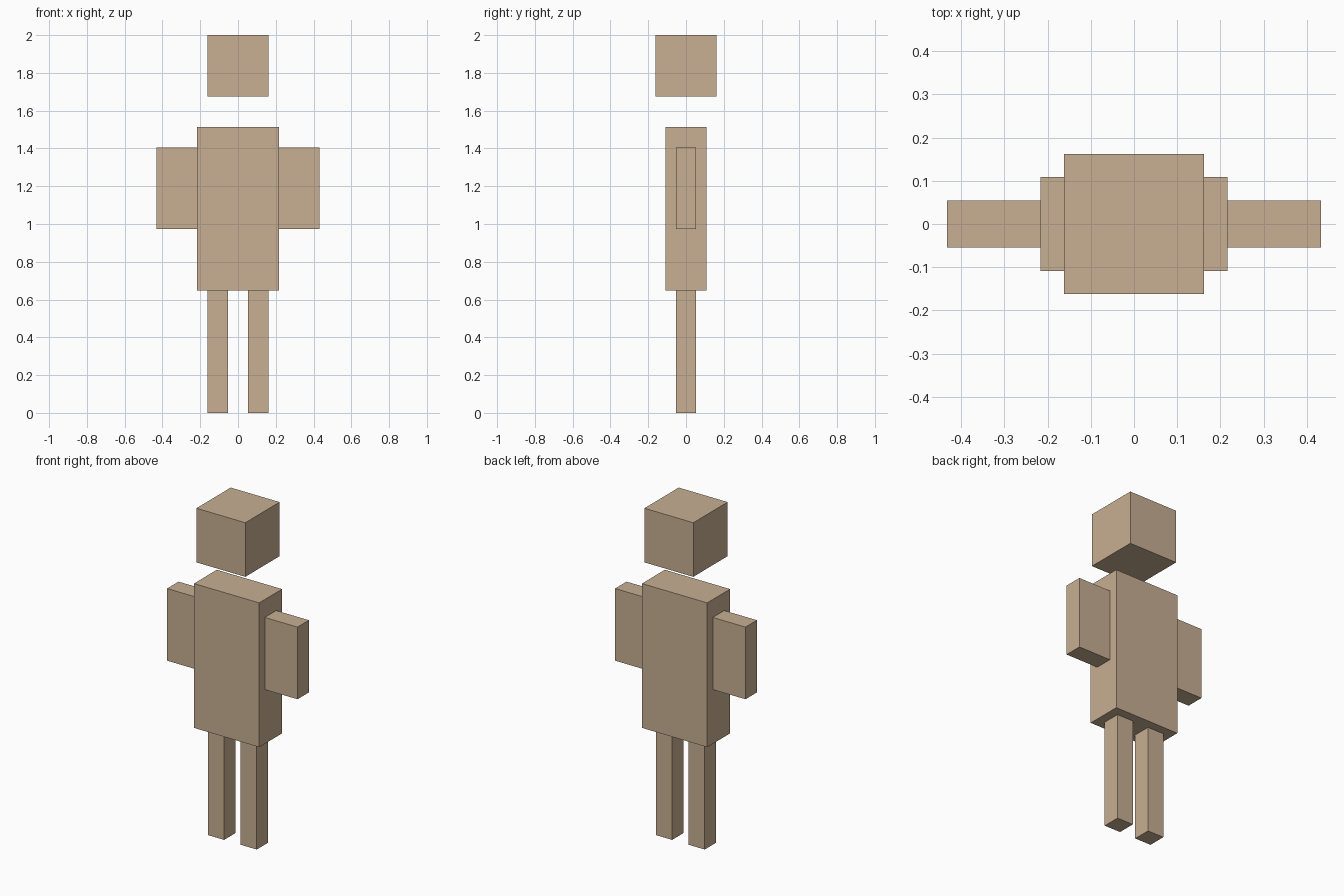
import bpy

if "Cube" in bpy.data.objects:
    bpy.data.objects.remove(bpy.data.objects["Cube"])

U = 2 / 18.5  # the figure is 18.5 modules tall

tan = bpy.data.materials.new("tan")
tan.diffuse_color = (0.58, 0.43, 0.29, 1)
tan.use_nodes = True
tan.node_tree.nodes["Principled BSDF"].inputs["Base Color"].default_value = tan.diffuse_color


def box(name, x, z, size):
    """Box centred on y = 0; x is its centre, z its underside, all in modules."""
    bpy.ops.mesh.primitive_cube_add(size=1, location=(x * U, 0, (z + size[2] / 2) * U))
    obj = bpy.context.object
    obj.name = name
    obj.scale = [s * U for s in size]
    bpy.ops.object.transform_apply(location=False, rotation=False, scale=True)
    obj.data.materials.append(tan)
    return obj


# Torso and floating head
box("torso", 0, 6, (4, 2, 8))
box("head", 0, 15.5, (3, 3, 3))

# Paired limbs
for side, sign in (("left", -1), ("right", 1)):
    box(side + "_arm", sign * 3, 9, (2, 1, 4))
    box(side + "_leg", sign * 1, 0, (1, 1, 6))
